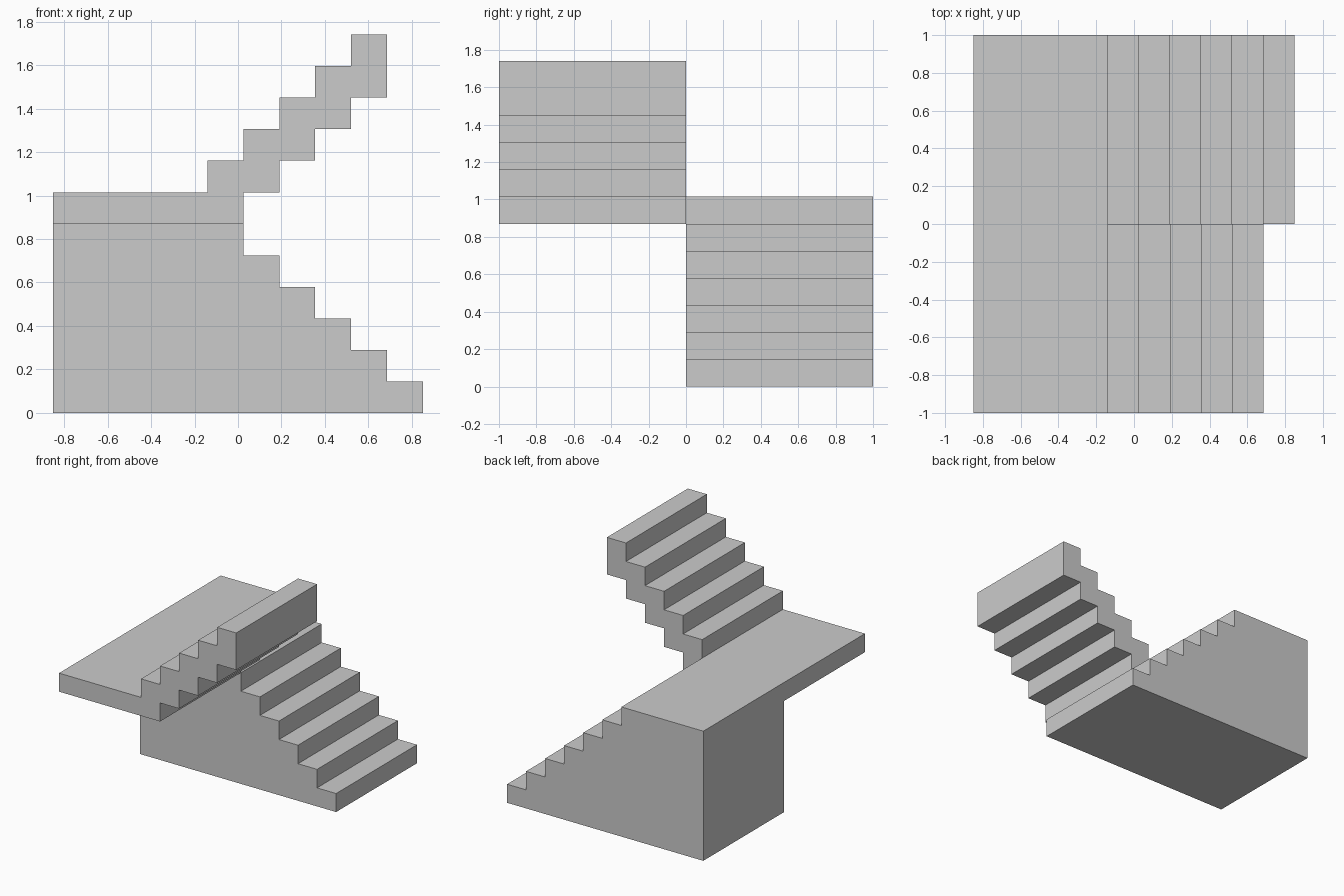
import bpy, bmesh
from math import radians

if "Cube" in bpy.data.objects:
    bpy.data.objects.remove(bpy.data.objects["Cube"])

RUN, RISE = 0.165, 0.145
LEFT, RIGHT = -0.85, 0.85
LANDING_EDGE = RIGHT - 6 * RUN
LANDING_TOP = 7 * RISE


def extrude_profile(name, profile, y0, y1):
    """Extrude an (x, z) outline along y."""
    bm = bmesh.new()
    face = bm.faces.new([bm.verts.new((x, y0, z)) for x, z in profile])
    new = bmesh.ops.extrude_face_region(bm, geom=[face])["geom"]
    verts = [g for g in new if isinstance(g, bmesh.types.BMVert)]
    bmesh.ops.translate(bm, verts=verts, vec=(0, y1 - y0, 0))
    bmesh.ops.recalc_face_normals(bm, faces=bm.faces[:])
    mesh = bpy.data.meshes.new(name)
    bm.to_mesh(mesh)
    bm.free()
    obj = bpy.data.objects.new(name, mesh)
    bpy.context.collection.objects.link(obj)
    return obj


# Lower flight: solid to the floor, climbing towards the landing
lower = [(LEFT, 0), (RIGHT, 0)]
for i in range(6):
    x, z = RIGHT - i * RUN, (i + 1) * RISE
    lower += [(x, z), (x - RUN, z)]
lower += [(LANDING_EDGE, LANDING_TOP), (LEFT, LANDING_TOP)]
stairs = extrude_profile("staircase", lower, 0, 1)

# Upper flight: overhanging landing slab and steps with a stepped underside
top, under = [], []
for i in range(5):
    x = LANDING_EDGE + i * RUN
    z = LANDING_TOP + i * RISE
    top += [(x, z), (x, z + RISE)]
    under += [(x + RUN, z - RISE), (x + RUN, z)]
end = LANDING_EDGE + 5 * RUN
upper = [(LEFT, LANDING_TOP - RISE)] + under[:-1]
upper += [(end, LANDING_TOP + 5 * RISE)] + top[::-1] + [(LEFT, LANDING_TOP)]
flight = extrude_profile("upper_flight_helper", upper, -1, 0)
flight.hide_render = True
flight.hide_set(True)

# Join both flights into one continuous landing
union = stairs.modifiers.new("join_flights", 'BOOLEAN')
union.operation = 'UNION'
union.solver = 'EXACT'
union.object = flight
clean = stairs.modifiers.new("merge_flat_faces", 'DECIMATE')
clean.decimate_type = 'DISSOLVE'
clean.angle_limit = radians(1)
